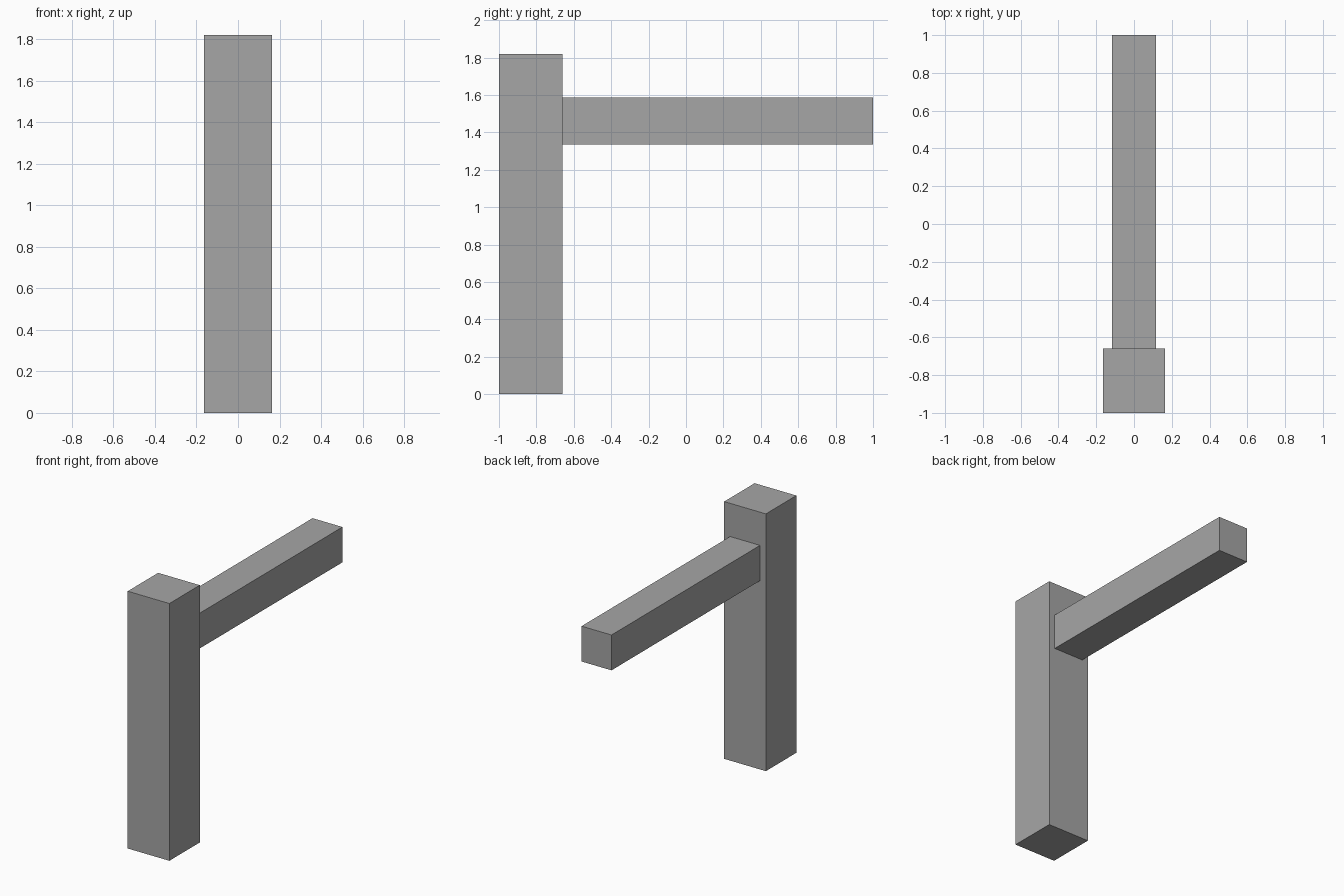
import bpy
from mathutils import Vector

cube = bpy.data.objects.get("Cube")
if cube:
    bpy.data.objects.remove(cube, do_unlink=True)

# Single flat grey
grey = bpy.data.materials.new("grey")
grey.use_nodes = True
colour = (0.38, 0.38, 0.38, 1)
grey.diffuse_color = colour
grey.node_tree.nodes["Principled BSDF"].inputs["Base Color"].default_value = colour


def box(name, low, high):
    """Add a flat-shaded box spanning two opposite corners."""
    low, high = Vector(low), Vector(high)
    bpy.ops.mesh.primitive_cube_add(size=1, location=(low + high) / 2)
    part = bpy.context.object
    part.name = name
    part.scale = high - low
    bpy.ops.object.transform_apply(location=False, rotation=False, scale=True)
    part.data.materials.append(grey)
    return part


# Upright post at the front
box("post", (-0.163, -1, 0), (0.163, -0.66, 1.82))

# Horizontal beam reaching back from the post
box("beam", (-0.117, -0.66, 1.335), (0.117, 1, 1.585))
